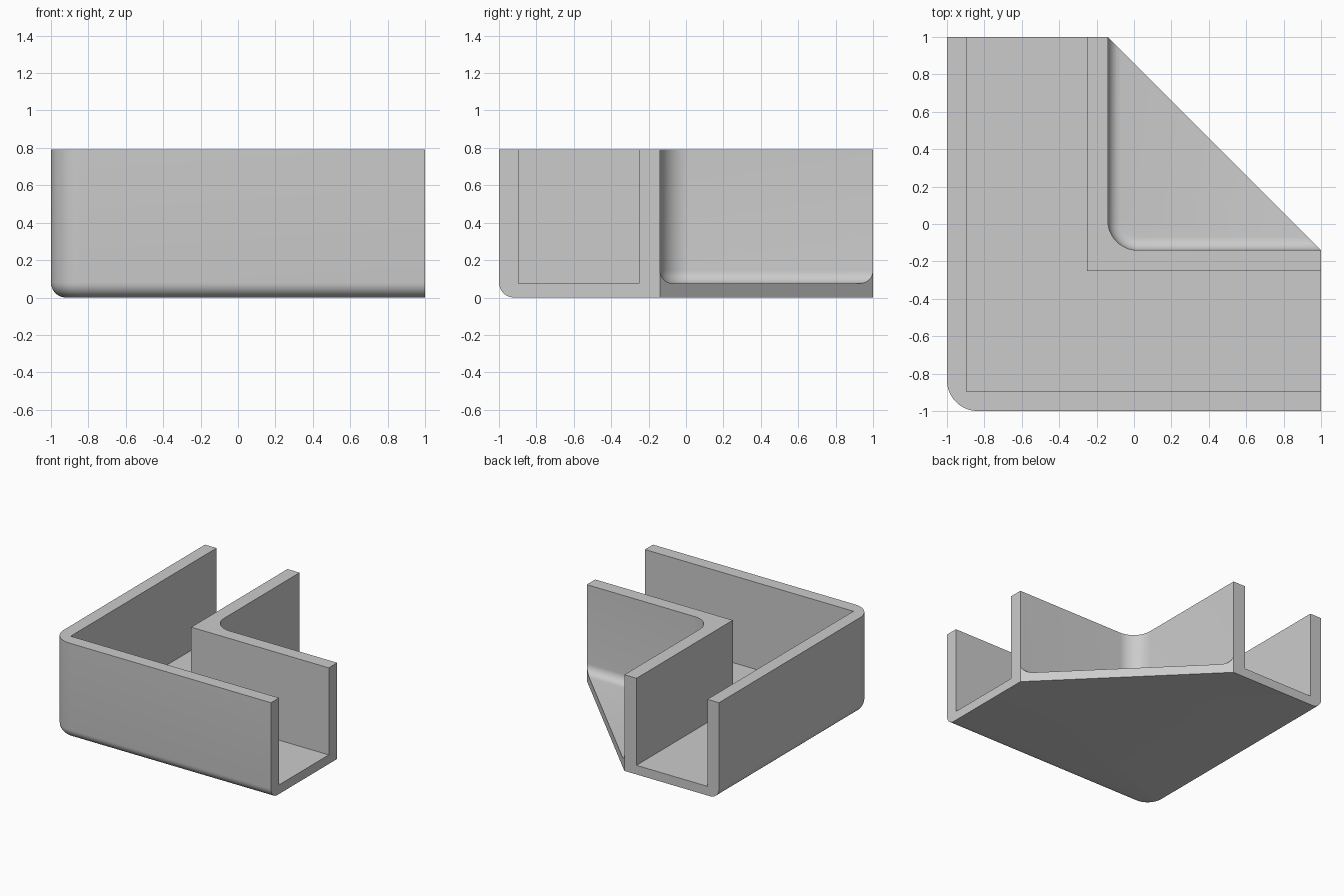
import bpy
import bmesh
from math import radians, sin, cos, pi

if "Cube" in bpy.data.objects:
    bpy.data.objects.remove(bpy.data.objects["Cube"])

HEIGHT, FLOOR = 0.79, 0.075
OUTER_IN, INNER_IN, INNER_OUT = -0.895, -0.25, -0.14   # wall faces
ABOVE, BEYOND = 1.2, 1.5                               # cutter overshoot

grey = bpy.data.materials.new("light grey")
grey.use_nodes = True
grey.diffuse_color = (0.6, 0.6, 0.6, 1)
grey.node_tree.nodes["Principled BSDF"].inputs["Base Color"].default_value = (0.6, 0.6, 0.6, 1)


def loft(name, rings):
    """Solid through a stack of (outline, z) rings."""
    bm = bmesh.new()
    loops = [[bm.verts.new((x, y, z)) for x, y in pts] for pts, z in rings]
    for low, high in zip(loops, loops[1:]):
        for i in range(len(low)):
            j = (i + 1) % len(low)
            bm.faces.new((low[i], low[j], high[j], high[i]))
    bm.faces.new(loops[0])
    bm.faces.new(loops[-1])
    bmesh.ops.recalc_face_normals(bm, faces=bm.faces)
    mesh = bpy.data.meshes.new(name)
    bm.to_mesh(mesh)
    bm.free()
    mesh.materials.append(grey)
    obj = bpy.data.objects.new(name, mesh)
    bpy.context.collection.objects.link(obj)
    return obj


def rounded_corner(corner, radius, end, inset, rest, steps=14):
    """Outline along two walls meeting in a rounded corner, closed by rest."""
    c, r = corner + radius, radius - inset
    arc = [(c - r * sin(a), c - r * cos(a))
           for a in (pi / 2 * i / steps for i in range(steps + 1))]
    return [(end, corner + inset)] + arc + [(corner + inset, end)] + rest


def filleted_block(name, corner, radius, end, fillet, bottom, top, rest, steps=8):
    """Block whose two corner walls curve into its underside."""
    rings = []
    for i in range(steps + 1):
        a = pi / 2 * i / steps
        outline = rounded_corner(corner, radius, end, fillet * (1 - sin(a)), rest)
        rings.append((outline, bottom + fillet * (1 - cos(a))))
    rings.append((rounded_corner(corner, radius, end, 0, rest), top))
    return loft(name, rings)


# Solid body with a diagonal back and softened outer edges
body = filleted_block("corner_channel", -1, 0.165, 1, 0.08, 0, HEIGHT,
                      [(INNER_OUT, 1), (1, INNER_OUT)])

# L-shaped channel, open at both ends
channel = [(BEYOND, OUTER_IN), (OUTER_IN, OUTER_IN), (OUTER_IN, BEYOND),
           (INNER_IN, BEYOND), (INNER_IN, INNER_IN), (BEYOND, INNER_IN)]
channel_cutter = loft("channel_cutter", [(channel, FLOOR), (channel, ABOVE)])

# Space above the triangular gusset, filleted into the inner walls
gusset_cutter = filleted_block("gusset_cutter", INNER_OUT, 0.16, BEYOND, 0.07,
                               FLOOR, ABOVE, [(BEYOND, BEYOND)])

# Cut, then remove the cutters
bpy.ops.object.select_all(action='DESELECT')
body.select_set(True)
bpy.context.view_layer.objects.active = body
for cutter in (channel_cutter, gusset_cutter):
    cutter.hide_render = True
    mod = body.modifiers.new(cutter.name, 'BOOLEAN')
    mod.operation = 'DIFFERENCE'
    mod.solver = 'EXACT'
    mod.object = cutter
    bpy.ops.object.modifier_apply(modifier=mod.name)
    bpy.data.objects.remove(cutter)

bpy.ops.object.shade_smooth_by_angle(angle=radians(30))
